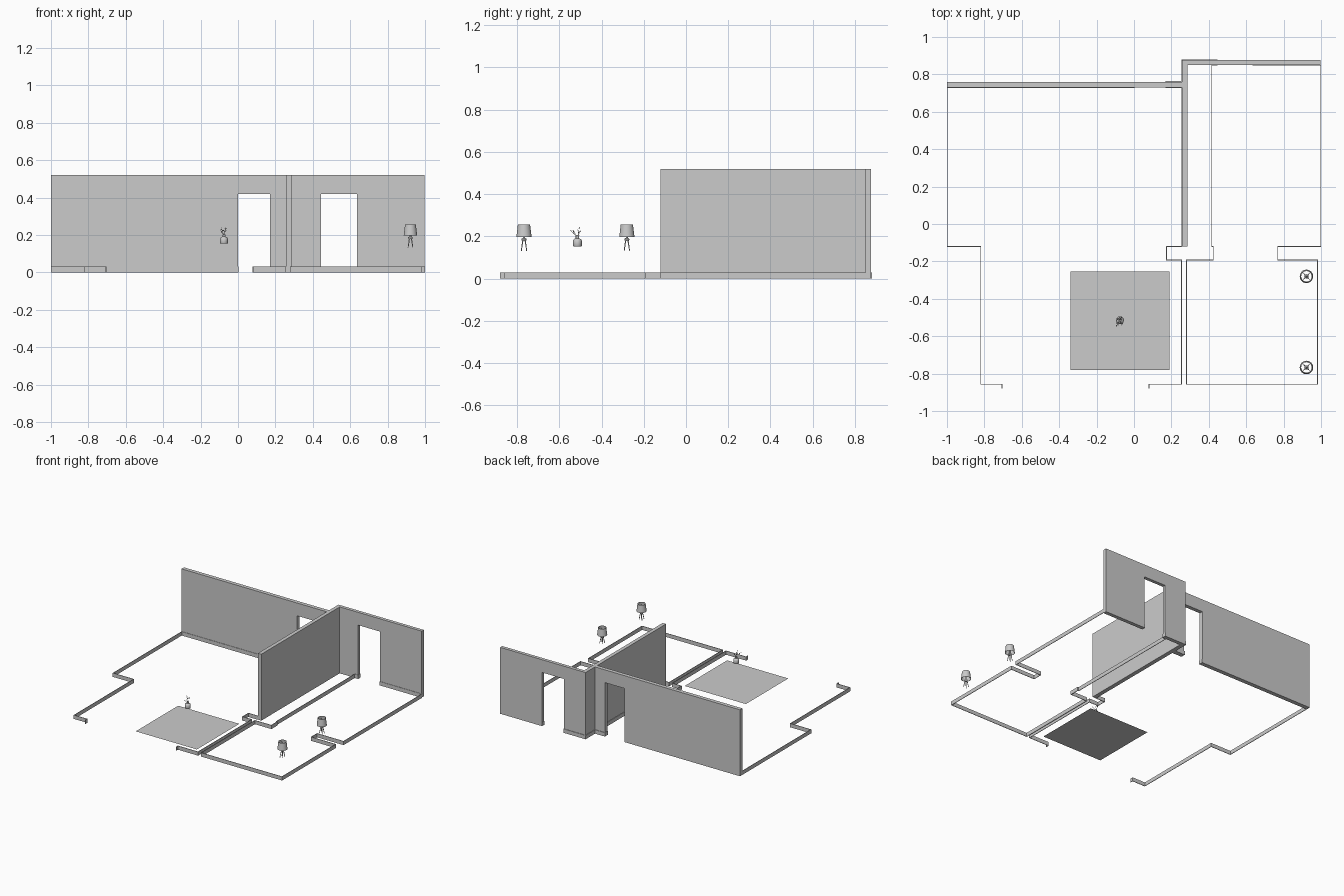
import bpy, bmesh, math
from mathutils import Vector, Matrix

if "Cube" in bpy.data.objects:
    bpy.data.objects.remove(bpy.data.objects["Cube"])


def make(name, bm, smooth=False):
    bmesh.ops.recalc_face_normals(bm, faces=bm.faces)
    me = bpy.data.meshes.new(name)
    bm.to_mesh(me)
    bm.free()
    ob = bpy.data.objects.new(name, me)
    bpy.context.collection.objects.link(ob)
    if smooth:
        bpy.context.view_layer.objects.active = ob
        ob.select_set(True)
        bpy.ops.object.shade_smooth_by_angle(angle=math.radians(40))
        ob.select_set(False)
    return ob


def wall(name, x0, x1, y0, y1, door=None, h=0.52, door_h=0.42):
    """Upright slab from an xz outline, with an optional doorway."""
    pts = [(x0, 0)]
    if door:
        a, b = door
        pts += [(a, 0), (a, door_h), (b, door_h), (b, 0)]
    pts += [(x1, 0), (x1, h), (x0, h)]
    bm = bmesh.new()
    f = bm.faces.new([bm.verts.new((x, y0, z)) for x, z in pts])
    r = bmesh.ops.extrude_face_region(bm, geom=[f])
    bmesh.ops.translate(bm, vec=(0, y1 - y0, 0),
                        verts=[v for v in r["geom"] if isinstance(v, bmesh.types.BMVert)])
    return make(name, bm)


def skirting(name, path, h=0.03, t=0.004):
    """Thin upright strip along a floor path."""
    bm = bmesh.new()
    cols = [(bm.verts.new((x, y, 0)), bm.verts.new((x, y, h))) for x, y in path]
    for (a, b), (c, d) in zip(cols, cols[1:]):
        bm.faces.new((a, c, d, b))
    ob = make(name, bm)
    m = ob.modifiers.new("thickness", "SOLIDIFY")
    m.thickness, m.offset, m.use_even_offset = t, 0, True
    return ob


def lathe(bm, profile, n=24, closed=False):
    rings = [[bm.verts.new((r * math.cos(2 * math.pi * i / n), r * math.sin(2 * math.pi * i / n), z))
              for i in range(n)] for r, z in profile]
    pairs = list(zip(rings, rings[1:]))
    if closed:
        pairs.append((rings[-1], rings[0]))
    for a, b in pairs:
        for i in range(n):
            j = (i + 1) % n
            bm.faces.new((a[i], a[j], b[j], b[i]))
    if not closed:
        bm.faces.new(rings[0])
        bm.faces.new(rings[-1])


def rod(bm, p, q, r0, r1, n=6):
    p, q = Vector(p), Vector(q)
    d = q - p
    m = Matrix.Translation((p + q) / 2) @ d.to_track_quat("Z", "Y").to_matrix().to_4x4()
    bmesh.ops.create_cone(bm, cap_ends=True, segments=n, radius1=r0, radius2=r1,
                          depth=d.length, matrix=m)


# Walls
wall("left_back_wall", -1, 0.257, 0.73, 0.76, door=(0, 0.17))
wall("right_back_wall", 0.286, 0.996, 0.85, 0.876, door=(0.445, 0.635))
wall("dividing_wall", 0.257, 0.286, -0.12, 0.876)

# Skirting boards
skirting("left_room_skirting", [(0, 0.76), (0, 0.729), (-0.998, 0.729), (-0.998, -0.12),
         (-0.82, -0.12), (-0.82, -0.857), (-0.706, -0.857), (-0.706, -0.88)])
skirting("left_room_inner_skirting", [(0.08, -0.88), (0.08, -0.857), (0.254, -0.857),
         (0.254, -0.193), (0.174, -0.193), (0.174, -0.12), (0.255, -0.12),
         (0.255, 0.729), (0.17, 0.729), (0.17, 0.762), (0.255, 0.762),
         (0.255, 0.878), (0.445, 0.878), (0.445, 0.849), (0.416, 0.849),
         (0.416, -0.12), (0.424, -0.12), (0.424, -0.193), (0.281, -0.193),
         (0.281, -0.857), (0.981, -0.857), (0.981, -0.193), (0.769, -0.193),
         (0.769, -0.12), (0.998, -0.12), (0.998, 0.849), (0.635, 0.849), (0.635, 0.876)])

# Rug
bm = bmesh.new()
bm.faces.new([bm.verts.new((x, y, 0.001)) for x, y in
              ((-0.34, -0.78), (0.19, -0.78), (0.19, -0.255), (-0.34, -0.255))])
make("rug", bm)

# Two table lamps: open shade with spokes, collar and splayed legs
for k, y in enumerate((-0.28, -0.767)):
    at = (0.922, y, 0)
    bm = bmesh.new()
    lathe(bm, [(0.036, 0.197), (0.029, 0.255), (0.028, 0.255), (0.035, 0.197)], 32, closed=True)
    make(f"lamp_shade_{k + 1}", bm, True).location = at
    bm = bmesh.new()
    lathe(bm, [(0.009, 0.178), (0.012, 0.183), (0.012, 0.188), (0.005, 0.193), (0.005, 0.215),
               (0.003, 0.24)], 16)
    for i in range(4):
        a = math.pi / 4 + i * math.pi / 2
        c, s = math.cos(a), math.sin(a)
        rod(bm, (0.018 * c, 0.018 * s, 0.132), (0.008 * c, 0.008 * s, 0.18), 0.0022, 0.0028)
        rod(bm, (0, 0, 0.238), (0.03 * c, 0.03 * s, 0.238), 0.001, 0.001, 4)
    make(f"lamp_base_{k + 1}", bm, True).location = at

# Vase
pot = (-0.075, -0.514, 0)
bm = bmesh.new()
lathe(bm, [(0.019, 0.153), (0.021, 0.156), (0.021, 0.18), (0.017, 0.187), (0.008, 0.191),
           (0.008, 0.201), (0.009, 0.203), (0.006, 0.203), (0.006, 0.192)])
make("vase", bm, True).location = pot

# Stems with pairs of leaves
bm = bmesh.new()
base = Vector((0, 0, 0.195))
for tip in ((-0.016, -0.026, 0.222), (0.008, -0.022, 0.229), (-0.012, 0.008, 0.233),
            (0.006, 0.012, 0.226)):
    tip = Vector(tip)
    rod(bm, base, tip, 0.0012, 0.0008, 5)
    d = (tip - base).normalized()
    side = d.cross(Vector((0, 0, 1))).normalized()
    for t, s in ((0.65, 1), (0.8, -1), (1.0, 0)):
        p = base.lerp(tip, t)
        out = (d * 0.6 + side * s * 0.8).normalized() * 0.013
        w = out.cross(Vector((0.2, 0.1, 1))).normalized() * 0.004
        bm.faces.new([bm.verts.new(v) for v in (p, p + out * 0.5 + w, p + out, p + out * 0.5 - w)])
make("plant", bm).location = pot
